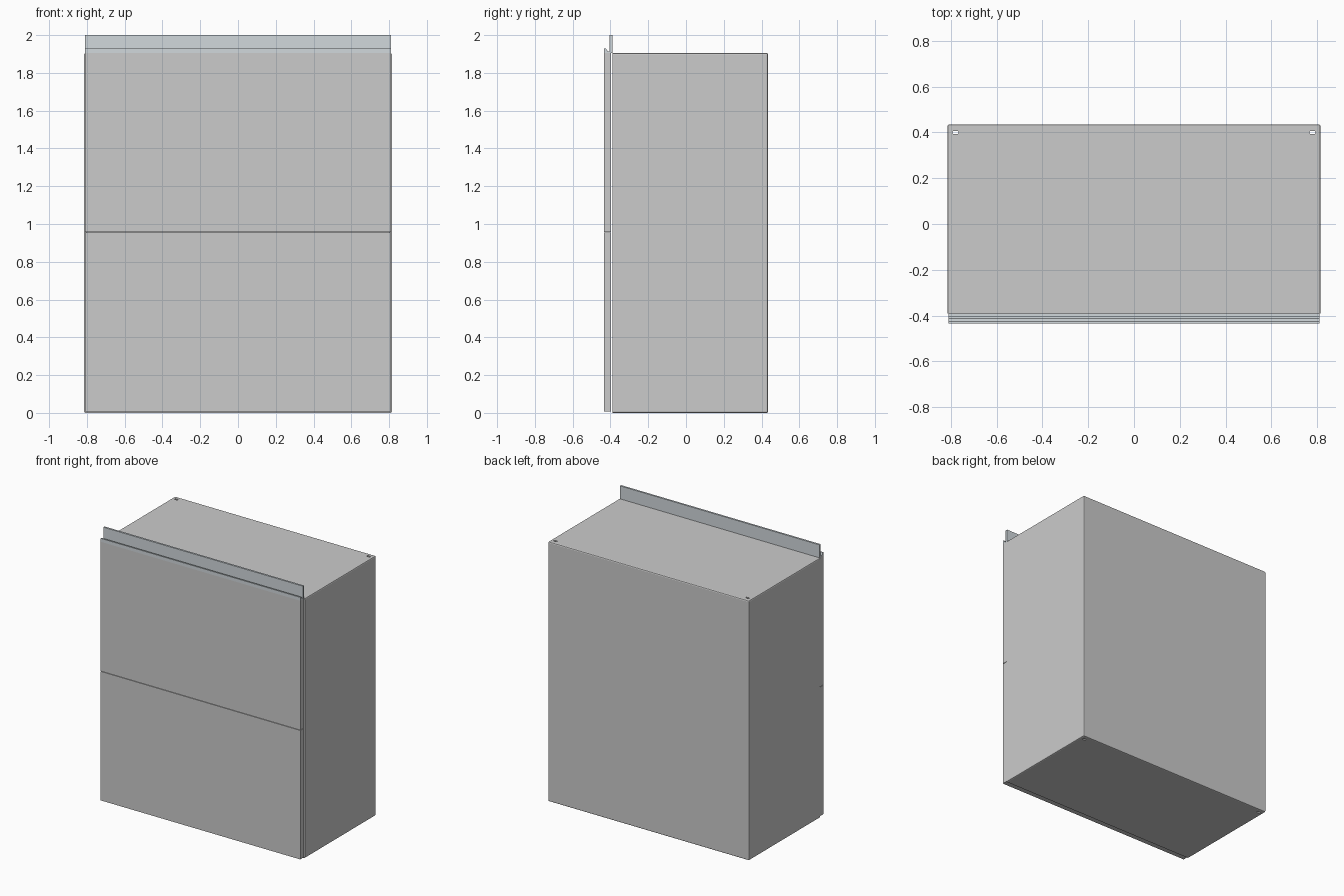
import bpy, bmesh, math

if "Cube" in bpy.data.objects:
    bpy.data.objects.remove(bpy.data.objects["Cube"])


def new_object(name, bm):
    bmesh.ops.recalc_face_normals(bm, faces=bm.faces[:])
    mesh = bpy.data.meshes.new(name)
    bm.to_mesh(mesh)
    bm.free()
    ob = bpy.data.objects.new(name, mesh)
    bpy.context.collection.objects.link(ob)
    return ob


def box_bm(lo, hi):
    bm = bmesh.new()
    bmesh.ops.create_cube(bm, size=1)
    for v in bm.verts:
        for i in range(3):
            v.co[i] = (lo[i] + hi[i]) / 2 + v.co[i] * (hi[i] - lo[i])
    return bm


def extrude_profile(name, points, axis, start, end):
    # axis 0 takes (y, z) points, axis 2 takes (x, y) points
    bm = bmesh.new()
    place = (lambda p: (start, *p)) if axis == 0 else (lambda p: (*p, start))
    face = bm.faces.new([bm.verts.new(place(p)) for p in points])
    out = bmesh.ops.extrude_face_region(bm, geom=[face])
    for v in out["geom"]:
        if isinstance(v, bmesh.types.BMVert):
            v.co[axis] = end
    return new_object(name, bm)


# Cabinet body: open-fronted sheet shell with softened folds
bm = box_bm((-0.815, -0.39, 0), (0.815, 0.435, 1.905))
front = min(bm.faces, key=lambda f: f.calc_center_median().y)
bmesh.ops.delete(bm, geom=[front], context='FACES_ONLY')
folds = [e for e in bm.edges if len(e.link_faces) == 2]
bmesh.ops.bevel(bm, geom=folds, offset=0.008, segments=2, profile=0.5, affect='EDGES')
body = new_object("cabinet_body", bm)
shell = body.modifiers.new("sheet", 'SOLIDIFY')
shell.thickness = 0.012
shell.offset = -1

# Mounting slots near the rear corners
for side, label in ((-1, "left"), (1, "right")):
    outline = []
    for end in (1, -1):
        for k in range(7):
            a = math.radians(-90 + 30 * k + (180 if end < 0 else 0))
            outline.append((side * 0.78 + end * 0.007 + 0.007 * math.cos(a),
                            0.40 + 0.007 * math.sin(a)))
    cutter = extrude_profile("slot_cutter_" + label, outline, 2, -0.1, 2.1)
    cutter.hide_render = True
    cutter.hide_viewport = True
    cut = body.modifiers.new("slot_" + label, 'BOOLEAN')
    cut.operation = 'DIFFERENCE'
    cut.solver = 'EXACT'
    cut.object = cutter

# Two drawer fronts separated by a hairline gap
for name, z0, z1 in (("lower_front", 0.008, 0.954), ("upper_front", 0.957, 1.905)):
    new_object(name, box_bm((-0.81, -0.435, z0), (0.81, -0.396, z1)))

# Grip rail with a front lip and a rear upstand
rail = extrude_profile("grip_rail", [
    (-0.435, 1.905), (-0.435, 1.93), (-0.425, 1.93), (-0.413, 1.912),
    (-0.404, 1.912), (-0.404, 2.0), (-0.39, 2.0), (-0.39, 1.905)], 0, -0.81, 0.81)
metal = bpy.data.materials.new("rail_metal")
metal.diffuse_color = (0.64, 0.69, 0.72, 1)
metal.use_nodes = True
metal.node_tree.nodes["Principled BSDF"].inputs["Base Color"].default_value = metal.diffuse_color
rail.data.materials.append(metal)
